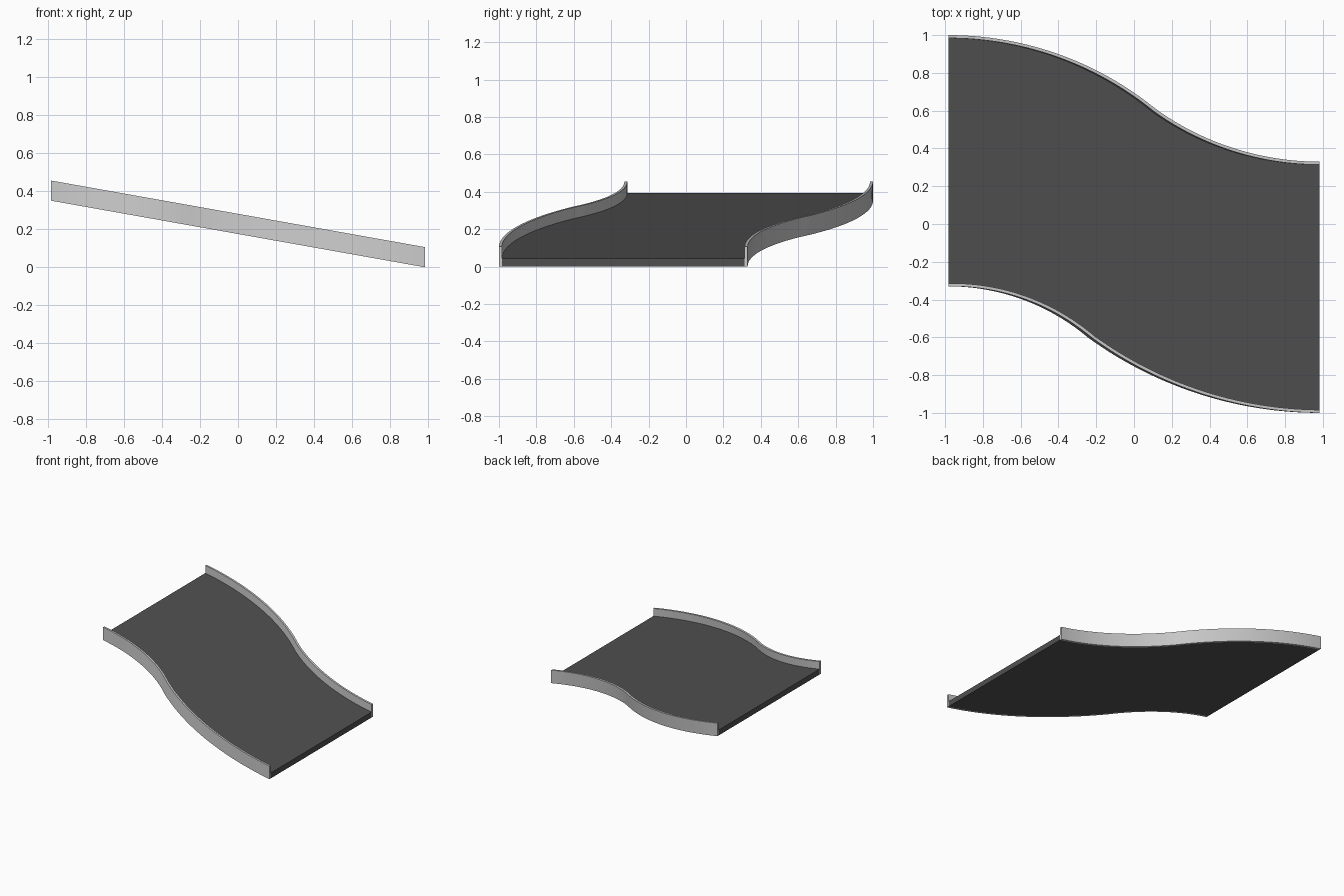
import bpy, bmesh, math

if "Cube" in bpy.data.objects:
    bpy.data.objects.remove(bpy.data.objects["Cube"])

X0, X1 = -0.983, 0.983     # ends of the ramp
RISE = 0.35                # height of the high end's underside
WALL_H, DECK_H, THICK = 0.106, 0.044, 0.016
LEAN = RISE / (X1 - X0)    # walls stand square to the sloping deck
STEPS = 56


def s_curve(start_y, joint, end_y):
    """Two arcs, level at both ends, meeting at the joint."""
    jx, jy = joint

    def radius(dx, dy):
        return (dx * dx + dy * dy) / (2 * dy)
    r1 = radius(jx - X0, start_y - jy)
    r2 = radius(X1 - jx, jy - end_y)

    def f(x):
        if x < jx:
            return start_y - r1 + math.sqrt(r1 * r1 - (x - X0) ** 2)
        return end_y + r2 - math.sqrt(r2 * r2 - (X1 - x) ** 2)
    return f


# outline curve and the height at which it applies
back = (s_curve(1.0, (0.12, 0.605), 0.33), WALL_H)
front = (s_curve(-0.33, (-0.245, -0.60), -1.0), 0.0)


def edge_y(edge, x, h, inset):
    f, ref = edge
    u = min(max(x - LEAN * (h - ref), X0), X1)
    slope = (f(min(u + 0.001, X1)) - f(max(u - 0.001, X0))) / 0.002
    return f(u) + inset * math.sqrt(1 + slope * slope)


def sweep(name, profile, color=None):
    """Sweep a four-point section of (edge, inset, height) down the ramp."""
    bm = bmesh.new()
    rings = []
    for i in range(STEPS + 1):
        x = X0 + (X1 - X0) * i / STEPS
        z = RISE * (1 - i / STEPS)
        rings.append([bm.verts.new((x, edge_y(e, x, h, d), z + h)) for e, d, h in profile])
    n = len(profile)
    for a, b in zip(rings, rings[1:]):
        for k in range(n):
            bm.faces.new((a[k], a[(k + 1) % n], b[(k + 1) % n], b[k]))
    bm.faces.new(rings[0])
    bm.faces.new(rings[-1])
    bmesh.ops.recalc_face_normals(bm, faces=bm.faces[:])
    me = bpy.data.meshes.new(name)
    bm.to_mesh(me)
    bm.free()
    ob = bpy.data.objects.new(name, me)
    bpy.context.collection.objects.link(ob)
    if color:
        mat = bpy.data.materials.new(name + "_material")
        mat.diffuse_color = color
        mat.use_nodes = True
        mat.node_tree.nodes["Principled BSDF"].inputs["Base Color"].default_value = mat.diffuse_color
        me.materials.append(mat)
    bpy.ops.object.select_all(action='DESELECT')
    ob.select_set(True)
    bpy.context.view_layer.objects.active = ob
    bpy.ops.object.shade_smooth_by_angle(angle=math.radians(30))


# side walls
for name, edge, inset in (("back_wall", back, -THICK), ("front_wall", front, THICK)):
    sweep(name, [(edge, 0, 0), (edge, inset, 0), (edge, inset, WALL_H), (edge, 0, WALL_H)])

# sloping deck between the walls
sweep("deck", [(front, THICK, 0), (back, -THICK, 0), (back, -THICK, DECK_H), (front, THICK, DECK_H)],
      (0.08, 0.08, 0.08, 1))
